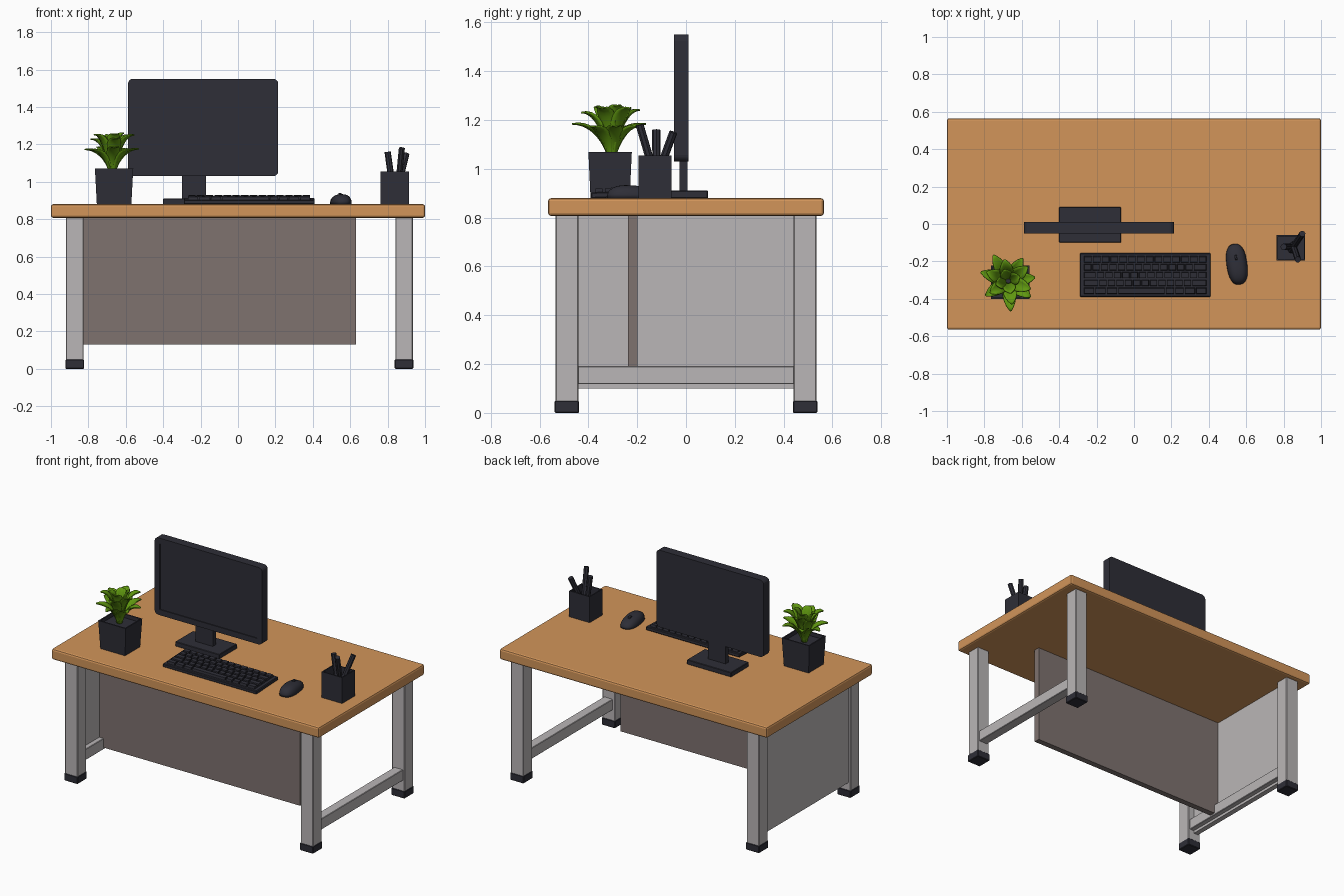
import bpy, bmesh, math, random
from mathutils import Vector, Matrix

random.seed(4)
if "Cube" in bpy.data.objects:
    bpy.data.objects.remove(bpy.data.objects["Cube"])


def material(name, rgb):
    lin = [((c / 255 + 0.055) / 1.055) ** 2.4 for c in rgb]
    m = bpy.data.materials.new(name)
    m.use_nodes = True
    m.diffuse_color = (*lin, 1)
    m.node_tree.nodes["Principled BSDF"].inputs["Base Color"].default_value = (*lin, 1)
    return m


WOOD = material("warm wood", (210, 149, 90))
METAL = material("light grey metal", (186, 182, 183))
PANEL = material("taupe board", (126, 114, 111))
DARK = material("charcoal plastic", (46, 46, 55))
LEAF = material("leaf green", (96, 152, 16))


def finish(bm, name, mat, smooth=False):
    bmesh.ops.recalc_face_normals(bm, faces=bm.faces)
    me = bpy.data.meshes.new(name)
    bm.to_mesh(me)
    bm.free()
    me.materials.append(mat)
    ob = bpy.data.objects.new(name, me)
    bpy.context.collection.objects.link(ob)
    if smooth:
        me.polygons.foreach_set("use_smooth", [True] * len(me.polygons))
    return ob


def box_mesh(lo, hi, taper=1.0):
    """Box between two corners; taper scales the bottom."""
    lo, hi = Vector(lo), Vector(hi)
    mid, size = (lo + hi) / 2, hi - lo
    bm = bmesh.new()
    bmesh.ops.create_cube(bm, size=1)
    for v in bm.verts:
        k = taper if v.co.z < 0 else 1
        v.co = mid + Vector((v.co.x * size.x * k, v.co.y * size.y * k, v.co.z * size.z))
    return bm


def box(name, lo, hi, mat, bevel=0.0, segments=1, taper=1.0):
    ob = finish(box_mesh(lo, hi, taper), name, mat)
    if bevel:
        mod = ob.modifiers.new("bevel", "BEVEL")
        mod.width, mod.segments = bevel, segments
    return ob


def recess(bm, direction, border, depth):
    """Sink the face that looks in a direction, leaving a border."""
    bm.normal_update()
    face = max(bm.faces, key=lambda f: f.normal.dot(direction) * f.calc_area())
    bmesh.ops.inset_region(bm, faces=[face], thickness=border)
    inner = bmesh.ops.extrude_face_region(bm, geom=[face])["geom"]
    bmesh.ops.delete(bm, geom=[face], context="FACES_ONLY") if face.is_valid else None
    for v in (g for g in inner if isinstance(g, bmesh.types.BMVert)):
        v.co -= direction * depth


def rod(name, start, end, radius, mat):
    a, b = Vector(start), Vector(end)
    bm = bmesh.new()
    bmesh.ops.create_cone(bm, cap_ends=True, segments=8, radius1=radius,
                          radius2=radius, depth=(b - a).length)
    turn = (b - a).to_track_quat("Z", "Y").to_matrix().to_4x4()
    bm.transform(Matrix.Translation((a + b) / 2) @ turn)
    return finish(bm, name, mat)


# Desk top
box("desk_top", (-1, -0.565, 0.807), (1, 0.565, 0.88), WOOD, 0.012, 2)

# Legs, feet and side rails
for side, cx in (("right", -0.873), ("left", 0.888)):
    for end, cy in (("front", -0.488), ("back", 0.488)):
        box(f"{end}_{side}_leg", (cx - 0.047, cy - 0.047, 0.045),
            (cx + 0.047, cy + 0.047, 0.81), METAL, 0.004)
        box(f"{end}_{side}_foot", (cx - 0.05, cy - 0.05, 0),
            (cx + 0.05, cy + 0.05, 0.05), DARK, 0.004)
    box(f"{side}_rail", (cx - 0.03, -0.445, 0.118), (cx + 0.035, 0.445, 0.192), METAL, 0.003)

# Closed side and modesty board
box("side_panel", (-0.905, -0.445, 0.1), (-0.87, 0.445, 0.808), METAL)
box("modesty_panel", (-0.872, -0.238, 0.13), (0.63, -0.198, 0.808), PANEL)

# Monitor with rounded corners and sunken screen
bm = box_mesh((-0.588, -0.05, 1.03), (0.215, 0.01, 1.55))
corners = [e for e in bm.edges if abs(e.verts[0].co.y - e.verts[1].co.y) > 0.01]
bmesh.ops.bevel(bm, geom=corners, offset=0.026, segments=4, affect="EDGES", profile=0.5)
recess(bm, Vector((0, -1, 0)), 0.038, 0.006)
finish(bm, "monitor", DARK)
box("monitor_neck", (-0.3, -0.026, 0.9), (-0.17, 0.006, 1.06), DARK)
box("monitor_base", (-0.4, -0.1, 0.879), (-0.07, 0.09, 0.911), DARK, 0.003)

# Keyboard: sloped body and rows of keys
slope = Matrix.Translation((0.06, -0.272, 0.884)) @ Matrix.Rotation(math.radians(2.5), 4, "X")
body = box("keyboard_body", (-0.35, -0.117, 0), (0.35, 0.117, 0.024), DARK, 0.004)
body.matrix_world = slope
ROWS = [
    [1] * 14,
    [1] * 13 + [1.6],
    [1.5] + [1] * 12 + [1.1],
    [1.8] + [1] * 11 + [1.8],
    [1.2, 1.2, 1.2, 5, 1, 1, 1.2, 1.2],
]
keys = bmesh.new()
for r, widths in enumerate(ROWS):
    y, x, unit = 0.084 - r * 0.042, -0.33, 0.66 / sum(widths)
    for w in widths:
        made = bmesh.ops.create_cube(keys, size=1)["verts"]
        for v in made:
            k = 0.8 if v.co.z > 0 else 1
            v.co = Vector((x + w * unit / 2 + v.co.x * (w * unit - 0.007 - 0.008 * (1 - k)),
                           y + v.co.y * 0.035 * k, 0.03 + v.co.z * 0.02))
        x += w * unit
finish(keys, "keyboard_keys", DARK).matrix_world = slope

# Mouse: flattened rounded shell with a scroll wheel
place = Matrix.Translation((0.55, -0.215, 0.88)) @ Matrix.Rotation(math.radians(8), 4, "Z")
bm = bmesh.new()
bmesh.ops.create_uvsphere(bm, u_segments=24, v_segments=16, radius=1)
for v in bm.verts:
    x, y, z = (math.copysign(abs(c) ** 0.8, c) for c in v.co)
    v.co = (x * 0.055, y * 0.11, max(z, 0) * 0.052 * (1 - 0.15 * y))
bmesh.ops.dissolve_degenerate(bm, edges=bm.edges, dist=0.0001)
finish(bm, "mouse", DARK, True).matrix_world = place
wheel = rod("mouse_wheel", (-0.007, 0.035, 0.046), (0.007, 0.035, 0.046), 0.014, DARK)
wheel.matrix_world = place

# Pen cup and pens
bm = box_mesh((0.762, -0.195, 0.879), (0.915, -0.06, 1.055))
recess(bm, Vector((0, 0, 1)), 0.01, 0.155)
finish(bm, "pen_cup", DARK)
PENS = [
    ((0.835, -0.12, 0.91), (0.8, -0.122, 1.16)),
    ((0.85, -0.11, 0.91), (0.876, -0.19, 1.18)),
    ((0.84, -0.14, 0.91), (0.9, -0.052, 1.15)),
]
for i, (a, b) in enumerate(PENS):
    rod(f"pen_{i + 1}", a, b, 0.017, DARK)

# Plant pot and soil
bm = box_mesh((-0.765, -0.4, 0.879), (-0.56, -0.222, 1.07), 0.9)
recess(bm, Vector((0, 0, 1)), 0.012, 0.025)
finish(bm, "plant_pot", DARK)


def leaf(name, angle, reach, height, width):
    """Folded pointed-oval blade that rises and arches outward."""
    bm = bmesh.new()
    rows, steps = [], 10
    for i in range(steps + 1):
        t = i / steps
        out = 0.012 + reach * t ** 1.4
        up = height * math.sin(t * math.pi * 0.5) ** 0.9
        half = width * (0.12 + 0.88 * math.sin(math.pi * t ** 1.25) ** 0.75) if i < steps else 0.004
        rows.append([bm.verts.new((out - abs(s) * half * 0.3, s * half, up + abs(s) * half * 0.25))
                     for s in (-1, -0.5, 0, 0.5, 1)])
    for a, b in zip(rows, rows[1:]):
        for j in range(4):
            bm.faces.new((a[j], b[j], b[j + 1], a[j + 1]))
    bm.transform(Matrix.Translation((-0.672, -0.305, 1.04)) @ Matrix.Rotation(angle, 4, "Z"))
    ob = finish(bm, name, LEAF, True)
    mod = ob.modifiers.new("thickness", "SOLIDIFY")
    mod.thickness = 0.006


# Outer, middle and inner leaf rings
RINGS = [("outer", 7, 0.145, 0.14, 0.034, 0.2),
         ("middle", 6, 0.115, 0.2, 0.036, 0.6),
         ("inner", 4, 0.055, 0.225, 0.034, 0.3)]
for ring, count, reach, height, width, start in RINGS:
    for i in range(count):
        leaf(f"{ring}_leaf_{i + 1}", start + i * math.tau / count + random.uniform(-0.12, 0.12),
             reach * random.uniform(0.9, 1.06), height * random.uniform(0.92, 1.08), width)
